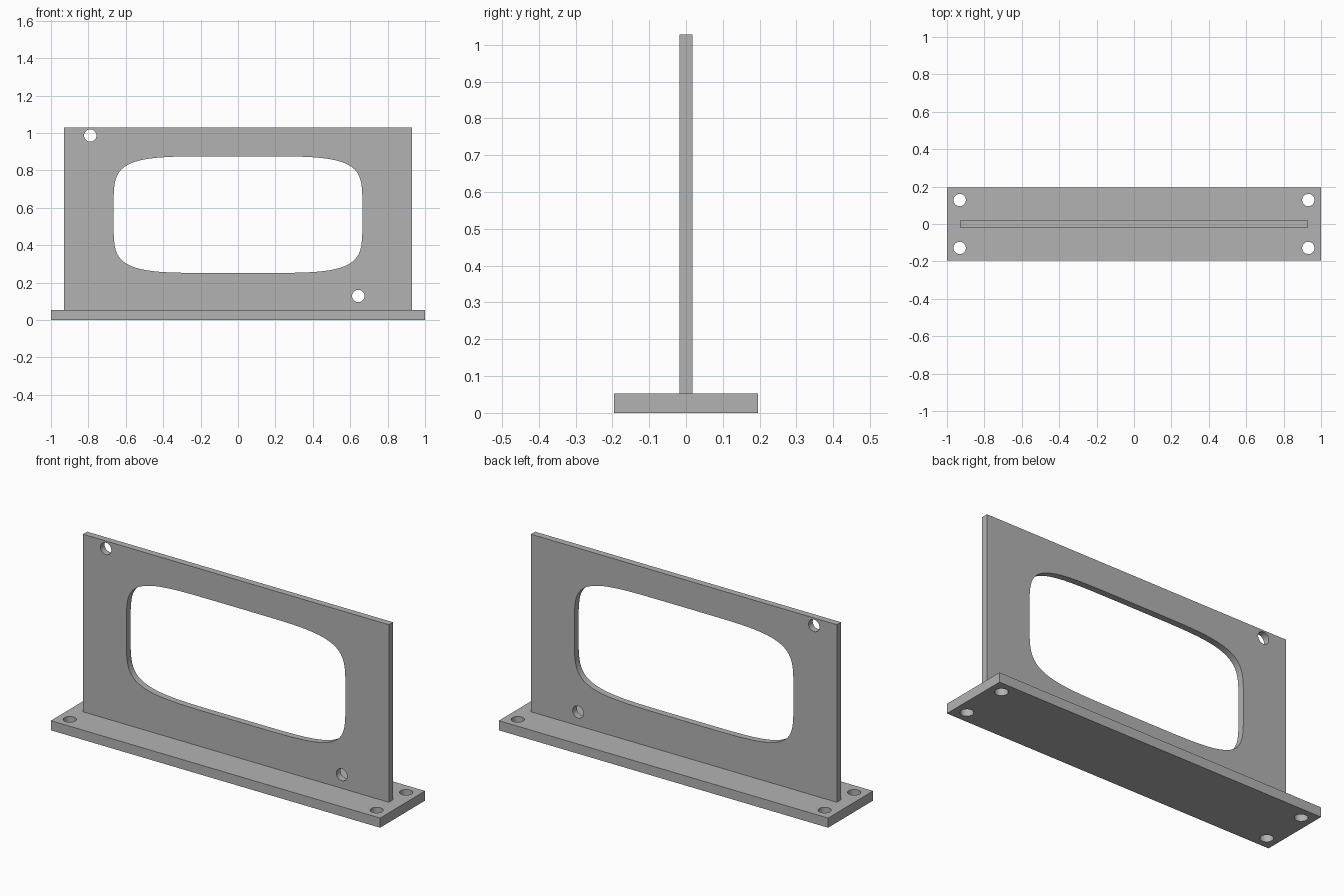
import bpy, bmesh
from math import sin, cos, pi, copysign
from mathutils import Matrix, Vector

cube = bpy.data.objects.get("Cube")
if cube:
    bpy.data.objects.remove(cube, do_unlink=True)

grey = bpy.data.materials.new("plain_grey")
grey.use_nodes = True
grey.diffuse_color = (0.45, 0.45, 0.45, 1)
grey.node_tree.nodes["Principled BSDF"].inputs["Base Color"].default_value = (0.45, 0.45, 0.45, 1)

UPRIGHT = Matrix.Rotation(pi / 2, 4, 'X')   # turns a z-axis prism to face the front
FLAT = Matrix.Identity(4)
HOLE_R = 0.033


def make_object(name, bm):
    mesh = bpy.data.meshes.new(name)
    bmesh.ops.recalc_face_normals(bm, faces=bm.faces)
    bm.to_mesh(mesh)
    bm.free()
    mesh.materials.append(grey)
    obj = bpy.data.objects.new(name, mesh)
    bpy.context.collection.objects.link(obj)
    return obj


def slab(name, size, centre):
    bm = bmesh.new()
    bmesh.ops.create_cube(bm, size=1, matrix=Matrix.Translation(centre) @ Matrix.Diagonal((*size, 1)))
    return make_object(name, bm)


def cutter(centre, rx, ry, turn, power=2, sides=32):
    """Prism with a superellipse outline; power 2 is a plain ellipse."""
    bm = bmesh.new()
    ring = []
    for i in range(sides):
        a = 2 * pi * i / sides
        x, y = (copysign(abs(f(a)) ** (2 / power), f(a)) for f in (cos, sin))
        ring.append(bm.verts.new((rx * x, ry * y, -0.15)))
    face = bm.faces.new(ring)
    top = bmesh.ops.extrude_face_region(bm, geom=[face])["geom"]
    bmesh.ops.translate(bm, vec=(0, 0, 0.3), verts=[v for v in top if isinstance(v, bmesh.types.BMVert)])
    bm.transform(Matrix.Translation(Vector(centre)) @ turn)
    obj = make_object("hole_cutter", bm)
    obj.hide_render = True
    return obj


def cut(obj, cutters):
    for c in cutters:
        mod = obj.modifiers.new("cut", 'BOOLEAN')
        mod.operation, mod.solver, mod.object = 'DIFFERENCE', 'EXACT', c
    bpy.ops.object.select_all(action='DESELECT')
    obj.select_set(True)
    bpy.context.view_layer.objects.active = obj
    for mod in list(obj.modifiers):
        bpy.ops.object.modifier_apply(modifier=mod.name)
    for c in cutters:
        bpy.data.objects.remove(c, do_unlink=True)
    bpy.ops.object.shade_smooth_by_angle(angle=pi / 6)


# Base plate with a mounting hole in each corner
base = slab("base_plate", (2, 0.39, 0.053), (0, 0, 0.0265))
cut(base, [cutter((sx * 0.932, sy * 0.128, 0), HOLE_R, HOLE_R, FLAT)
           for sx in (-1, 1) for sy in (-1, 1)])

# Upright panel with a rounded window and two small holes
panel = slab("upright_panel", (1.858, 0.036, 0.975), (0, 0, 0.5405))
cut(panel, [cutter((0, 0, 0.563), 0.665, 0.312, UPRIGHT, power=5, sides=96),
            cutter((-0.79, 0, 0.986), HOLE_R, HOLE_R, UPRIGHT),
            cutter((0.643, 0, 0.128), HOLE_R, HOLE_R, UPRIGHT)])
